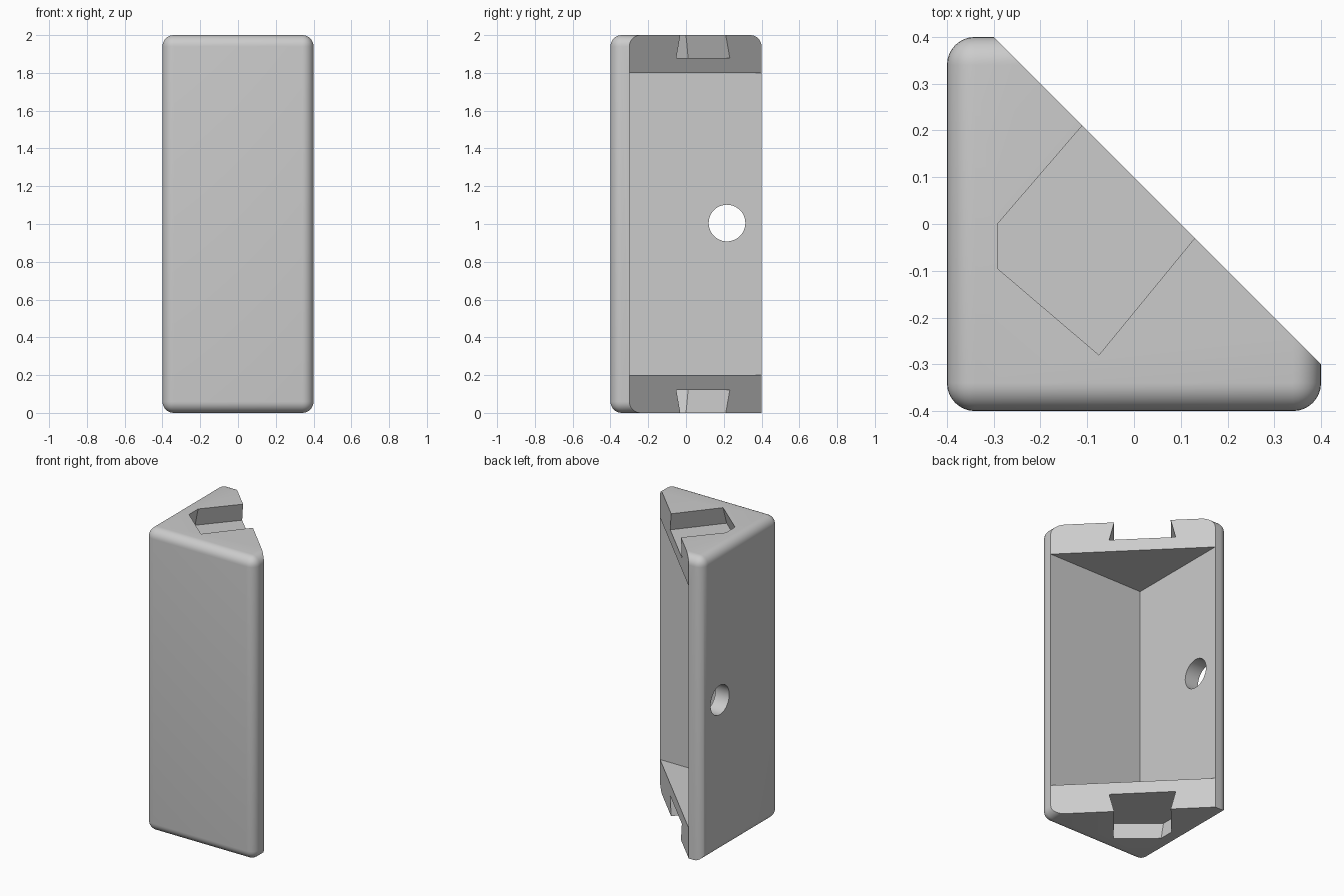
import bpy, bmesh, math
from mathutils import Vector

cube = bpy.data.objects.get("Cube")
if cube:
    bpy.data.objects.remove(cube, do_unlink=True)

grey = bpy.data.materials.new("light_grey")
grey.use_nodes = True
grey.diffuse_color = (0.6, 0.6, 0.6, 1)
grey.node_tree.nodes["Principled BSDF"].inputs["Base Color"].default_value = (0.6, 0.6, 0.6, 1)


def make_object(name, bm):
    bmesh.ops.recalc_face_normals(bm, faces=bm.faces[:])
    mesh = bpy.data.meshes.new(name)
    bm.to_mesh(mesh)
    bm.free()
    mesh.materials.append(grey)
    obj = bpy.data.objects.new(name, mesh)
    bpy.context.collection.objects.link(obj)
    return obj


def box(low, high):
    bm = bmesh.new()
    bmesh.ops.create_cube(bm, size=1)
    for v in bm.verts:
        v.co = Vector([h if c > 0 else l for c, l, h in zip(v.co, low, high)])
    return bm


def offset(points, d):
    """Move every side of a counter-clockwise outline outward by d."""
    result = []
    for i, p in enumerate(points):
        a = (p - points[i - 1]).normalized()
        b = (points[(i + 1) % len(points)] - p).normalized()
        na, nb = Vector((a.y, -a.x)), Vector((b.y, -b.x))
        result.append(p + (na + nb) * d / (1 + na.dot(nb)))
    return result


def dovetail(name, outline, inner, outer):
    """Tapered prism, wide at the inner height and narrow at the outer one."""
    bm = bmesh.new()
    rings = [[bm.verts.new((p.x, p.y, z)) for p in offset(outline, d)]
             for z, d in ((inner, 0.03), (outer, -0.03))]
    for ring in rings:
        bm.faces.new(ring)
    for i in range(len(outline)):
        bm.faces.new((rings[0][i - 1], rings[0][i], rings[1][i], rings[1][i - 1]))
    return make_object(name, bm)


# Rounded block, with the lower back edge left sharp
bm = box((-0.4, -0.4, 0), (0.4, 0.4, 2))
edges = [e for e in bm.edges
         if not all(v.co.y > 0.3 and v.co.z < 0.1 for v in e.verts)]
bmesh.ops.bevel(bm, geom=edges, offset=0.06, segments=8, profile=0.5, affect='EDGES')

# Slice off the back right half along the diagonal
cut = bmesh.ops.bisect_plane(bm, geom=bm.verts[:] + bm.edges[:] + bm.faces[:],
                             plane_co=(0.05, 0.05, 1), plane_no=(1, 1, 0),
                             clear_outer=True)
bmesh.ops.holes_fill(bm, edges=[e for e in bm.edges if e.is_boundary], sides=0)
body = make_object("corner_bracket", bm)

# Cutters: inner cavity, screw hole and two dovetail sockets
cutters = [make_object("cavity_cutter", box((-0.3, -0.3, 0.2), (1, 1, 1.8)))]

bm = bmesh.new()
bmesh.ops.create_cone(bm, cap_ends=True, segments=48, radius1=0.097, radius2=0.097, depth=0.3)
hole = make_object("screw_hole_cutter", bm)
hole.rotation_euler.y = math.pi / 2
hole.location = (-0.35, 0.217, 1.005)
cutters.append(hole)

socket = [Vector(p) for p in ((0.07, 0.42), (-0.292, 0), (-0.292, -0.095),
                              (-0.075, -0.28), (0.335, 0.22))]
cutters.append(dovetail("top_socket_cutter", socket, 1.88, 2.12))
cutters.append(dovetail("bottom_socket_cutter", socket, 0.12, -0.12))

for cutter in cutters:
    cutter.hide_render = True
    cutter.hide_viewport = True
    mod = body.modifiers.new(cutter.name, 'BOOLEAN')
    mod.operation = 'DIFFERENCE'
    mod.solver = 'EXACT'
    mod.object = cutter

# Bake the cuts, drop the helpers and shade smoothly with sharp edges
bpy.context.view_layer.update()
depsgraph = bpy.context.evaluated_depsgraph_get()
body_mesh = bpy.data.meshes.new_from_object(body.evaluated_get(depsgraph))
body.modifiers.clear()
body.data = body_mesh
for cutter in cutters:
    bpy.data.objects.remove(cutter, do_unlink=True)

bpy.ops.object.select_all(action='DESELECT')
body.select_set(True)
bpy.context.view_layer.objects.active = body
bpy.ops.object.shade_smooth_by_angle(angle=math.radians(25))
